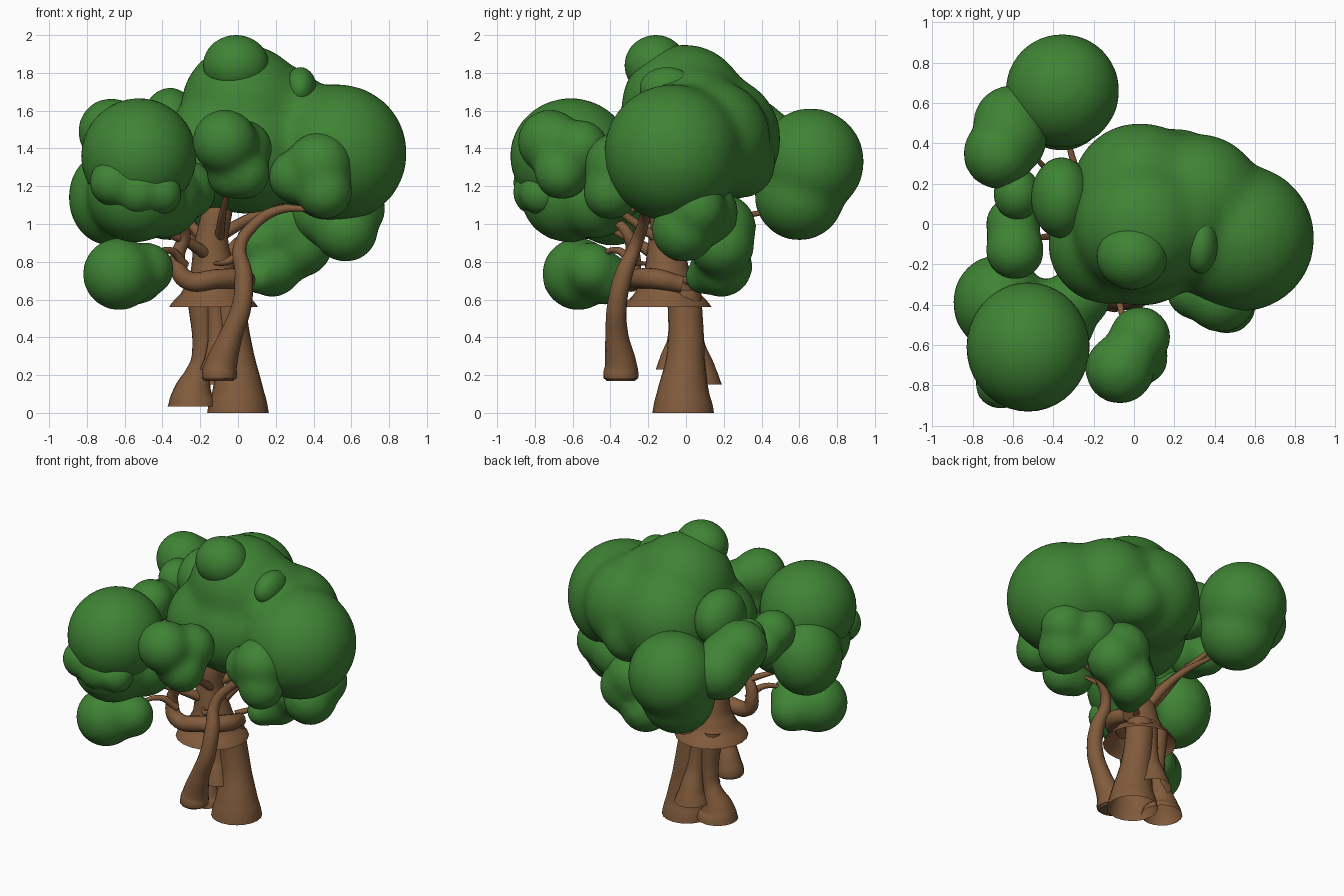
import bpy, bmesh, math
from mathutils import Matrix


def material(name, color):
    m = bpy.data.materials.new(name)
    m.diffuse_color = color
    return m


LEAF = material("leaf_green", (0.05, 0.23, 0.035, 1))
BARK = material("bark_brown", (0.22, 0.105, 0.045, 1))


def foliage(name, blobs, smooth=22):
    """Spheres (x, y, z, r) or ellipsoids (x, y, z, rx, ry, rz) melted into one soft clump."""
    bm = bmesh.new()
    for b in blobs:
        r = b[3:] if len(b) == 6 else (b[3],) * 3
        mat = Matrix.Translation(b[:3]) @ Matrix.Diagonal((r[0], r[1], r[2], 1))
        bmesh.ops.create_icosphere(bm, subdivisions=4, radius=1, matrix=mat)
    me = bpy.data.meshes.new(name)
    bm.to_mesh(me)
    bm.free()
    me.materials.append(LEAF)
    me.polygons.foreach_set("use_smooth", [True] * len(me.polygons))
    ob = bpy.data.objects.new(name, me)
    bpy.context.collection.objects.link(ob)
    if len(blobs) > 1:
        mod = ob.modifiers.new("melt", 'REMESH')
        mod.mode = 'VOXEL'
        mod.voxel_size = 0.022
        mod.use_smooth_shade = True
        sm = ob.modifiers.new("soften", 'SMOOTH')
        sm.iterations = smooth
        sm.factor = 0.5
    return ob


def limb(name, pts, sides=4, caps=True):
    """Round tapered tube through points (x, y, z, radius)."""
    cu = bpy.data.curves.new(name, 'CURVE')
    cu.dimensions = '3D'
    cu.bevel_depth = 1
    cu.bevel_resolution = sides
    cu.use_fill_caps = caps
    cu.resolution_u = 8
    sp = cu.splines.new('BEZIER')
    sp.radius_interpolation = 'CARDINAL'
    sp.bezier_points.add(len(pts) - 1)
    for bp, p in zip(sp.bezier_points, pts):
        bp.co = p[:3]
        bp.radius = p[3]
        bp.handle_left_type = bp.handle_right_type = 'AUTO'
    cu.materials.append(BARK)
    ob = bpy.data.objects.new(name, cu)
    bpy.context.collection.objects.link(ob)
    bpy.ops.object.select_all(action='DESELECT')
    ob.select_set(True)
    bpy.context.view_layer.objects.active = ob
    bpy.ops.object.convert(target='MESH')
    bpy.ops.object.shade_smooth_by_angle(angle=math.radians(50))


# --- Foliage ---
foliage("crown", [
    (0.03, -0.01, 1.62, 0.335), (0.03, 0.16, 1.45, 0.345), (-0.13, -0.1, 1.37, 0.3),
    (0.04, -0.08, 1.38, 0.33), (0.2, 0.02, 1.54, 0.31), (0.53, -0.07, 1.375, 0.368),
    (0.32, 0.13, 1.45, 0.32), (0.22, 0.29, 1.32, 0.19)], 40)
foliage("crown_top_bump", [(-0.01, -0.16, 1.84, 0.175, 0.165, 0.16)])
foliage("crown_side_bump", [(0.33, -0.1, 1.72, 0.085, 0.145, 0.11)])
foliage("crown_left_bump", [(-0.36, 0.13, 1.53, 0.15, 0.2, 0.19)])
foliage("front_left_ball", [(-0.525, -0.61, 1.36, 0.305, 0.32, 0.305)])
foliage("front_left_underside", [
    (-0.67, -0.39, 1.14, 0.23, 0.24, 0.26), (-0.54, -0.62, 1.16, 0.26),
    (-0.4, -0.48, 1.13, 0.21), (-0.27, -0.36, 1.18, 0.16)])
foliage("front_left_fringe", [
    (-0.66, -0.79, 1.22, 0.13), (-0.53, -0.79, 1.17, 0.13), (-0.41, -0.77, 1.16, 0.115)], 12)
foliage("low_left_clump", [
    (-0.63, -0.57, 0.735, 0.195), (-0.48, -0.5, 0.76, 0.145), (-0.53, -0.42, 0.71, 0.14)])
foliage("front_middle_clump", [
    (-0.07, -0.72, 1.435, 0.175), (0.03, -0.66, 1.27, 0.145),
    (0.03, -0.56, 1.4, 0.155), (-0.04, -0.64, 1.26, 0.13)])
foliage("front_right_clump", [
    (0.43, -0.36, 1.31, 0.18), (0.3, -0.33, 1.25, 0.145), (0.46, -0.4, 1.17, 0.15)])
foliage("right_lower_clump", [
    (0.57, -0.01, 0.97, 0.175), (0.63, 0.06, 1.08, 0.155), (0.45, 0.1, 1.06, 0.18)])
foliage("low_back_clump", [
    (0.18, 0.19, 0.775, 0.165), (0.33, 0.19, 0.89, 0.175),
    (0.26, 0.19, 0.98, 0.185), (0.12, 0.09, 0.72, 0.1), (0.1, 0.14, 0.9, 0.12)])
foliage("back_left_ball", [(-0.355, 0.66, 1.33, 0.285), (-0.36, 0.6, 1.15, 0.24)])
foliage("back_left_arm", [
    (-0.61, 0.5, 1.36, 0.19), (-0.67, 0.35, 1.49, 0.18), (-0.62, 0.42, 1.42, 0.19)])
foliage("left_small_ball", [(-0.58, 0.15, 1.45, 0.115, 0.13, 0.13)])
foliage("left_clump", [(-0.59, -0.13, 1.39, 0.15), (-0.6, 0.0, 1.35, 0.14)])

# --- Trunk: upper trunk with a flared, open skirt ---
limb("upper_trunk", [
    (-0.13, -0.1, 0.56, 0.235), (-0.13, -0.1, 0.63, 0.175), (-0.13, -0.1, 0.72, 0.13),
    (-0.14, -0.11, 0.9, 0.09), (-0.1, -0.1, 1.1, 0.075), (-0.02, 0.0, 1.4, 0.05)], 8, False)

# --- Four flared lower stems, open at the bottom ---
stems = {
    "right_stem": [(0.0, -0.015, 0.0, 0.163), (0.0, -0.015, 0.1, 0.14), (-0.01, -0.005, 0.25, 0.108),
                   (-0.03, 0.0, 0.4, 0.095), (-0.06, -0.01, 0.64, 0.09)],
    "left_stem": [(-0.24, -0.01, 0.035, 0.132), (-0.24, -0.01, 0.1, 0.108), (-0.215, 0.0, 0.2, 0.07),
                  (-0.19, 0.0, 0.3, 0.055), (-0.2, -0.01, 0.64, 0.07)],
    "back_stem": [(-0.1, 0.075, 0.15, 0.115), (-0.1, 0.075, 0.22, 0.085),
                  (-0.1, 0.04, 0.36, 0.06), (-0.11, 0.0, 0.65, 0.065)],
    "front_stem": [(-0.11, -0.07, 0.23, 0.09), (-0.11, -0.07, 0.28, 0.07),
                   (-0.11, -0.05, 0.38, 0.05), (-0.12, -0.04, 0.65, 0.05)],
}
for name, pts in stems.items():
    limb(name, pts, 8, False)

# --- Hanging front trunk and the bent arm crossing it ---
limb("hanging_trunk", [
    (-0.1, -0.345, 0.17, 0.075), (-0.1, -0.345, 0.185, 0.092), (-0.09, -0.345, 0.25, 0.085),
    (-0.04, -0.365, 0.4, 0.062), (0.02, -0.365, 0.57, 0.052), (0.03, -0.33, 0.73, 0.047),
    (0.01, -0.27, 0.88, 0.035), (0.08, -0.23, 0.99, 0.03), (0.2, -0.22, 1.07, 0.025),
    (0.4, -0.28, 1.08, 0.012)], 6)
limb("bent_arm", [
    (0.03, -0.02, 0.68, 0.045), (0.03, -0.16, 0.71, 0.054), (-0.1, -0.27, 0.71, 0.052),
    (-0.28, -0.29, 0.71, 0.05), (-0.32, -0.28, 0.82, 0.04), (-0.28, -0.31, 0.95, 0.03),
    (-0.34, -0.42, 1.05, 0.02)], 6)

# --- Thin branches reaching into the clumps ---
ends = [
    ((-0.14, -0.14, 0.82), (-0.26, -0.26, 0.9), (-0.46, -0.42, 0.98), 0.035),
    ((-0.28, -0.28, 0.78), (-0.36, -0.36, 0.86), (-0.5, -0.5, 0.8), 0.025),
    ((-0.15, -0.06, 0.82), (-0.24, 0.12, 0.99), (-0.34, 0.45, 1.07), 0.035),
    ((-0.15, -0.05, 0.88), (-0.3, 0.12, 1.06), (-0.55, 0.4, 1.35), 0.028),
    ((-0.17, -0.1, 0.8), (-0.33, -0.06, 1.02), (-0.56, -0.08, 1.35), 0.03),
    ((-0.08, -0.08, 0.8), (0.02, 0.03, 0.92), (0.2, 0.16, 0.95), 0.032),
    ((-0.08, -0.08, 0.95), (0.06, -0.02, 1.03), (0.4, 0.0, 1.2), 0.035),
    ((-0.1, -0.15, 0.92), (-0.08, -0.34, 1.06), (-0.03, -0.58, 1.25), 0.026),
    ((-0.02, 0.0, 0.7), (0.04, 0.06, 0.72), (0.16, 0.16, 0.75), 0.022),
    ((0.0, -0.28, 0.83), (-0.06, -0.28, 0.8), (-0.13, -0.2, 0.79), 0.025),
]
for i, (a, b, c, r) in enumerate(ends):
    limb(f"branch_{i + 1}", [(*a, r), (*b, r * 0.75), (*c, r * 0.35)], 3)
